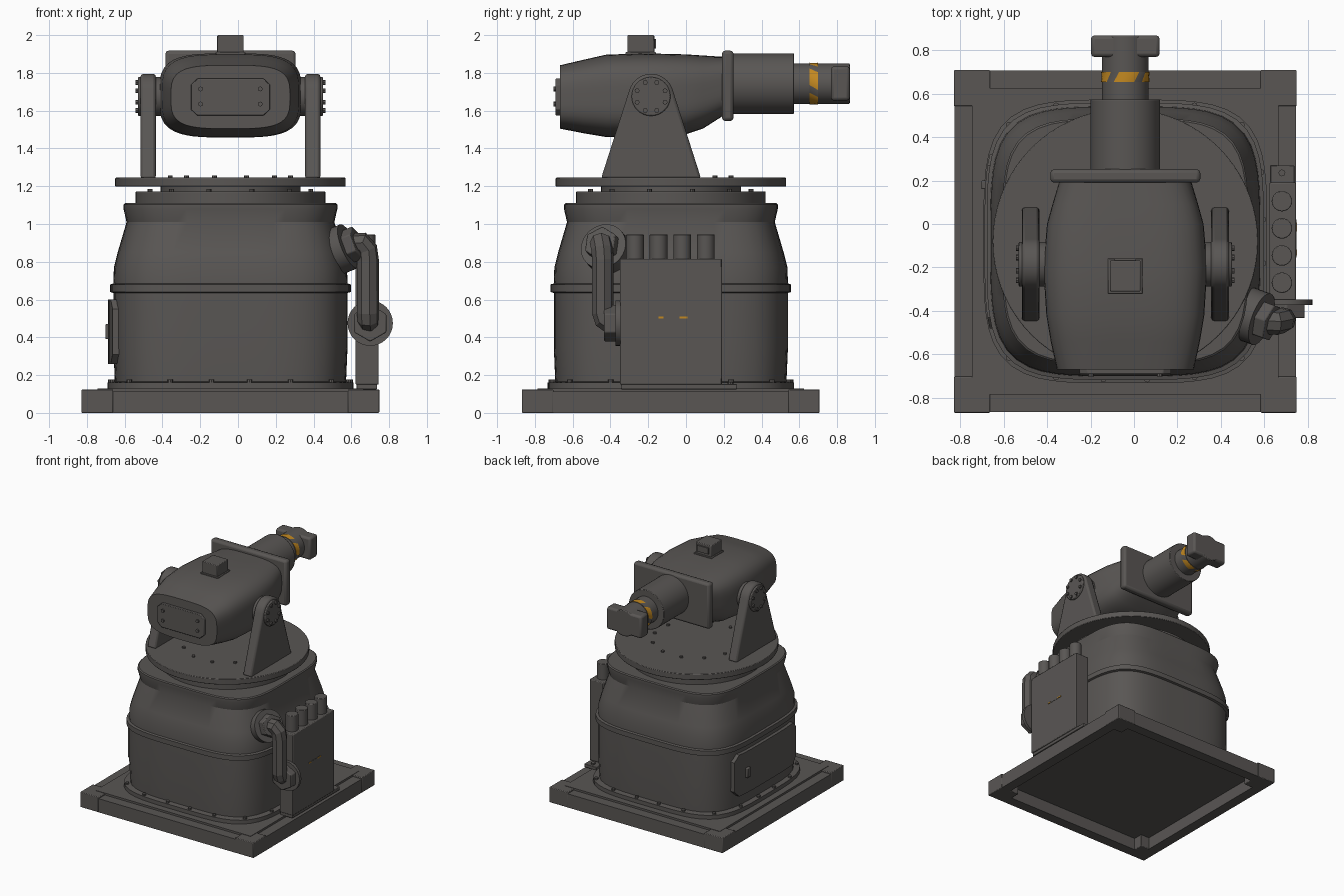
import bpy, bmesh, math
from mathutils import Vector, Matrix

cube = bpy.data.objects.get("Cube")
if cube:
    bpy.data.objects.remove(cube, do_unlink=True)

CENTRE = Vector((-0.04, -0.08, 0))  # shared vertical axis of the mount


def material(name, rgb):
    m = bpy.data.materials.new(name)
    m.use_nodes = True
    m.diffuse_color = (*rgb, 1)
    m.node_tree.nodes["Principled BSDF"].inputs["Base Color"].default_value = (*rgb, 1)
    return m


GREY = material("dark_grey", (0.10, 0.093, 0.088))
ORANGE = material("warning_orange", (0.55, 0.25, 0.015))


def finish(name, bm, mat=GREY, bevel=0):
    bmesh.ops.recalc_face_normals(bm, faces=bm.faces)
    me = bpy.data.meshes.new(name)
    bm.to_mesh(me)
    bm.free()
    me.materials.append(mat)
    me.shade_smooth()
    me.set_sharp_from_angle(angle=math.radians(30))
    ob = bpy.data.objects.new(name, me)
    ob.location = CENTRE
    bpy.context.collection.objects.link(ob)
    if bevel:
        mod = ob.modifiers.new("soft_edges", "BEVEL")
        mod.width = bevel
        mod.segments = 2
        mod.limit_method = "ANGLE"
    return ob


def box(name, lo, hi, mat=GREY, bevel=0):
    lo, hi = Vector(lo), Vector(hi)
    bm = bmesh.new()
    bmesh.ops.create_cube(bm, size=1)
    for v in bm.verts:
        v.co = (lo + hi) / 2 + v.co * (hi - lo)
    return finish(name, bm, mat, bevel=bevel)


def add_cylinder(bm, p, q, r, segs):
    p, q = Vector(p), Vector(q)
    turn = (q - p).to_track_quat("Z", "Y").to_matrix().to_4x4()
    bmesh.ops.create_cone(bm, cap_ends=True, segments=segs, radius1=r, radius2=r,
                          depth=(q - p).length, matrix=Matrix.Translation((p + q) / 2) @ turn)


def cylinder(name, p, q, r, segs=48, bevel=0):
    bm = bmesh.new()
    add_cylinder(bm, p, q, r, segs)
    return finish(name, bm, bevel=bevel)


def bolts(name, points, direction, r=0.013, h=0.014):
    bm = bmesh.new()
    for p in points:
        p = Vector(p)
        add_cylinder(bm, p, p + Vector(direction) * h, r, 8)
    return finish(name, bm)


def loft(name, rings, bevel=0):
    bm = bmesh.new()
    rows = [[bm.verts.new(p) for p in ring] for ring in rings]
    n = len(rows[0])
    for a, b in zip(rows, rows[1:]):
        for i in range(n):
            bm.faces.new((a[i], a[(i + 1) % n], b[(i + 1) % n], b[i]))
    bm.faces.new(rows[0])
    bm.faces.new(rows[-1])
    return finish(name, bm, bevel=bevel)


def rounded(hx, hy, n, count=72):
    pts = []
    for i in range(count):
        t = 2 * math.pi * (i + 0.5) / count
        c, s = math.cos(t), math.sin(t)
        r = (abs(c / hx) ** n + abs(s / hy) ** n) ** (-1 / n)
        pts.append((r * c, r * s))
    return pts


def circle(r, count, z=0):
    return [(r * math.cos(2 * math.pi * (i + 0.5) / count),
             r * math.sin(2 * math.pi * (i + 0.5) / count), z) for i in range(count)]


# Base: plate recessed from below, four rails and four corner blocks
box("base_plate", (-0.705, -0.705, 0.1), (0.705, 0.705, 0.128))
for s, side, end in ((-1, "right", "front"), (1, "left", "back")):
    a, b = sorted((s * 0.785, s * 0.7))
    box("base_rail_" + side, (a, -0.63, 0), (b, 0.63, 0.112))
    box("base_rail_" + end, (-0.63, a, 0), (0.63, b, 0.112))
    for t, e in ((-1, "front"), (1, "back")):
        x, y = s * 0.705, t * 0.705
        box(f"base_corner_{e}_{side}", (x - 0.083, y - 0.083, 0), (x + 0.083, y + 0.083, 0.125), bevel=0.005)

# Pedestal with rounded-square section, flange, band and flared lip
SQ = 4.1
body = [(0.652, 0.12), (0.652, 0.16), (0.612, 0.165), (0.62, 0.35), (0.62, 0.635), (0.637, 0.64),
        (0.637, 0.68), (0.62, 0.685), (0.617, 0.77), (0.597, 0.85), (0.55, 1.01), (0.566, 1.08),
        (0.566, 1.103), (0.558, 1.11)]
loft("pedestal", [[(x, y, z) for x, y in rounded(h, h, SQ)] for h, z in body])
bolts("flange_bolts", [(x, y, 0.158) for x, y in rounded(0.634, 0.634, SQ, 20)], (0, 0, 1), 0.014, 0.018)

# Turntable
cylinder("turntable_ring", (0, 0, 1.1), (0, 0, 1.172), 0.502, 64, 0.004)
cylinder("turntable_neck", (0, 0, 1.165), (0, 0, 1.205), 0.37, 48)
cylinder("turntable_disc", (0, 0, 1.198), (0, 0, 1.245), 0.61, 72, 0.004)
bolts("ring_bolts", circle(0.44, 12, 1.17), (0, 0, 1))
bolts("disc_bolts", circle(0.33, 12, 1.243), (0, 0, 1))

# Curved access hatch on the right side
hatch = []
for i in range(17):
    y = -0.4 + 0.05 * i
    clip = max(0, abs(y) - 0.35)
    lo, hi = 0.26 + clip, 0.6 - clip
    xo, xi = (-(h ** SQ - abs(y) ** SQ) ** (1 / SQ) for h in (0.647, 0.59))
    hatch.append([(xo, y, lo), (xo, y, hi), (xi, y, hi), (xi, y, lo)])
loft("hatch", hatch)
box("hatch_handle", (-0.662, 0.24, 0.39), (-0.61, 0.28, 0.47), bevel=0.006)
for z in (0.34, 0.52):
    cylinder("hatch_hinge", (-0.605, -0.36, z - 0.03), (-0.605, -0.36, z + 0.03), 0.018, 12)

# Equipment box with four capped tubes
box("side_box", (0.662, -0.27, 0.15), (0.785, 0.27, 0.815), bevel=0.006)
box("box_foot", (0.667, -0.265, 0.125), (0.777, 0.35, 0.152), bevel=0.004)
bolts("foot_bolt", [(0.72, 0.315, 0.15)], (0, 0, 1), 0.016)
for y in (-0.19, -0.065, 0.06, 0.185):
    cylinder("box_tube", (0.72, y, 0.8), (0.72, y, 0.945), 0.047, 24, 0.004)
box("box_slot", (0.78, -0.075, 0.5), (0.787, 0.1, 0.51))
for a, b in ((-0.065, -0.038), (0.045, 0.088)):
    box("box_mark", (0.782, a, 0.501), (0.789, b, 0.509), ORANGE)

# Pipe from the box to the pedestal shoulder, with flanges and hexagonal nuts
lower = Vector((0.74, -0.268, 0.475))
cylinder("lower_pipe_flange", lower, lower + Vector((0, -0.025, 0)), 0.12, 32)
cylinder("lower_pipe_nut", lower, lower + Vector((0, -0.085, 0)), 0.098, 6, 0.006)
upper, aim = Vector((0.605, -0.35, 0.873)), Vector((0.88, -0.32, 0.37)).normalized()
cylinder("upper_pipe_flange", upper - aim * 0.07, upper + aim * 0.025, 0.125, 32)
cylinder("upper_pipe_nut", upper, upper + aim * 0.08, 0.092, 6, 0.006)
path = bpy.data.curves.new("pipe", "CURVE")
path.dimensions = "3D"
path.bevel_depth = 0.058
path.bevel_resolution = 2
path.use_fill_caps = True
route = [upper, upper + aim * 0.06, (0.695, -0.372, 0.9), (0.722, -0.364, 0.865), (0.728, -0.36, 0.81),
         (0.728, -0.36, 0.53), (0.729, -0.35, 0.495), (0.732, -0.32, 0.475), lower]
spline = path.splines.new("POLY")
spline.points.add(len(route) - 1)
for pt, co in zip(spline.points, route):
    pt.co = (*co, 1)
spline.use_smooth = False
path.materials.append(GREY)
pipe = bpy.data.objects.new("pipe", path)
pipe.location = CENTRE
bpy.context.collection.objects.link(pipe)

# Yoke arms with bolted pivot hubs
PY, PZ = -0.105, 1.675
arc = [(PY + 0.12 * math.cos(math.radians(a)), PZ + 0.12 * math.sin(math.radians(a)))
       for a in range(15, 166, 10)]
outline = [(PY - 0.265, 1.24), (PY + 0.265, 1.24)] + arc
for s, side in ((-1, "right"), (1, "left")):
    loft("yoke_arm_" + side, [[(s * x, y, z) for y, z in outline] for x in (0.395, 0.476)], bevel=0.014)
    cylinder("pivot_hub_" + side, (s * 0.34, PY, PZ), (s * 0.49, PY, PZ), 0.103, 32, 0.006)
    ring = [(s * 0.488, PY + u, PZ + v) for u, v, _ in circle(0.08, 8)]
    bolts("hub_bolts_" + side, ring, (s, 0, 0))

# Gun housing
shape = [(-0.588, 0.315, 1.505, 1.84), (-0.46, 0.343, 1.48, 1.87), (-0.34, 0.363, 1.46, 1.897),
         (-0.12, 0.377, 1.458, 1.903), (0.08, 0.36, 1.475, 1.898), (0.17, 0.335, 1.505, 1.892),
         (0.28, 0.302, 1.575, 1.885)]
loft("gun_housing", [[(x, y, (lo + hi) / 2 + z) for x, z in rounded(hw, (hi - lo) / 2, 3.6)]
                     for y, hw, lo, hi in shape])
corner = [(0.21, 0.065), (0.175, 0.098)]
half = corner + [(-x, z) for x, z in reversed(corner)]
plate = half + [(-x, -z) for x, z in half]
loft("front_cover", [[(x, y, 1.672 + z) for x, z in plate] for y in (-0.61, -0.58)], bevel=0.004)
bolts("cover_bolts", [(x, -0.608, z) for x in (-0.158, 0.158) for z in (1.635, 1.715)], (0, -1, 0))
box("sight_box", (-0.07, -0.23, 1.88), (0.07, -0.088, 2), bevel=0.005)
box("sight_base", (-0.08, -0.24, 1.88), (0.08, -0.078, 1.91), bevel=0.004)
box("sight_window", (-0.05, -0.09, 1.93), (0.05, -0.078, 1.98))

# Shield plate, stepped barrel and winged muzzle
BZ = 1.743
box("shield_plate", (-0.345, 0.27, 1.545), (0.345, 0.332, 1.918), bevel=0.018)
cylinder("barrel_sleeve", (0, 0.32, BZ), (0, 0.652, BZ), 0.16, 48, 0.004)
cylinder("barrel", (0, 0.64, BZ), (0, 0.86, BZ), 0.107, 40)
cylinder("muzzle_core", (0, 0.84, BZ), (0, 0.947, BZ), 0.107, 40, 0.006)
box("muzzle_wings", (-0.158, 0.848, BZ - 0.09), (0.158, 0.947, BZ + 0.092), bevel=0.016)

# Hazard band: five slanted orange stripes around the barrel
bm = bmesh.new()
SEG = 50
rows = []
for y, skew in ((0.733, 0), (0.78, 0.25)):
    angles = [2 * math.pi * i / SEG + skew for i in range(SEG)]
    rows.append([bm.verts.new((0.111 * math.sin(t), y, BZ + 0.111 * math.cos(t))) for t in angles])
for i in range(SEG):
    j = (i + 1) % SEG
    face = bm.faces.new((rows[0][i], rows[0][j], rows[1][j], rows[1][i]))
    face.material_index = 1 if (i + 4) % 10 < 7 else 0
for row in rows:
    bm.faces.new(row)
band = finish("hazard_band", bm)
band.data.materials.append(ORANGE)
